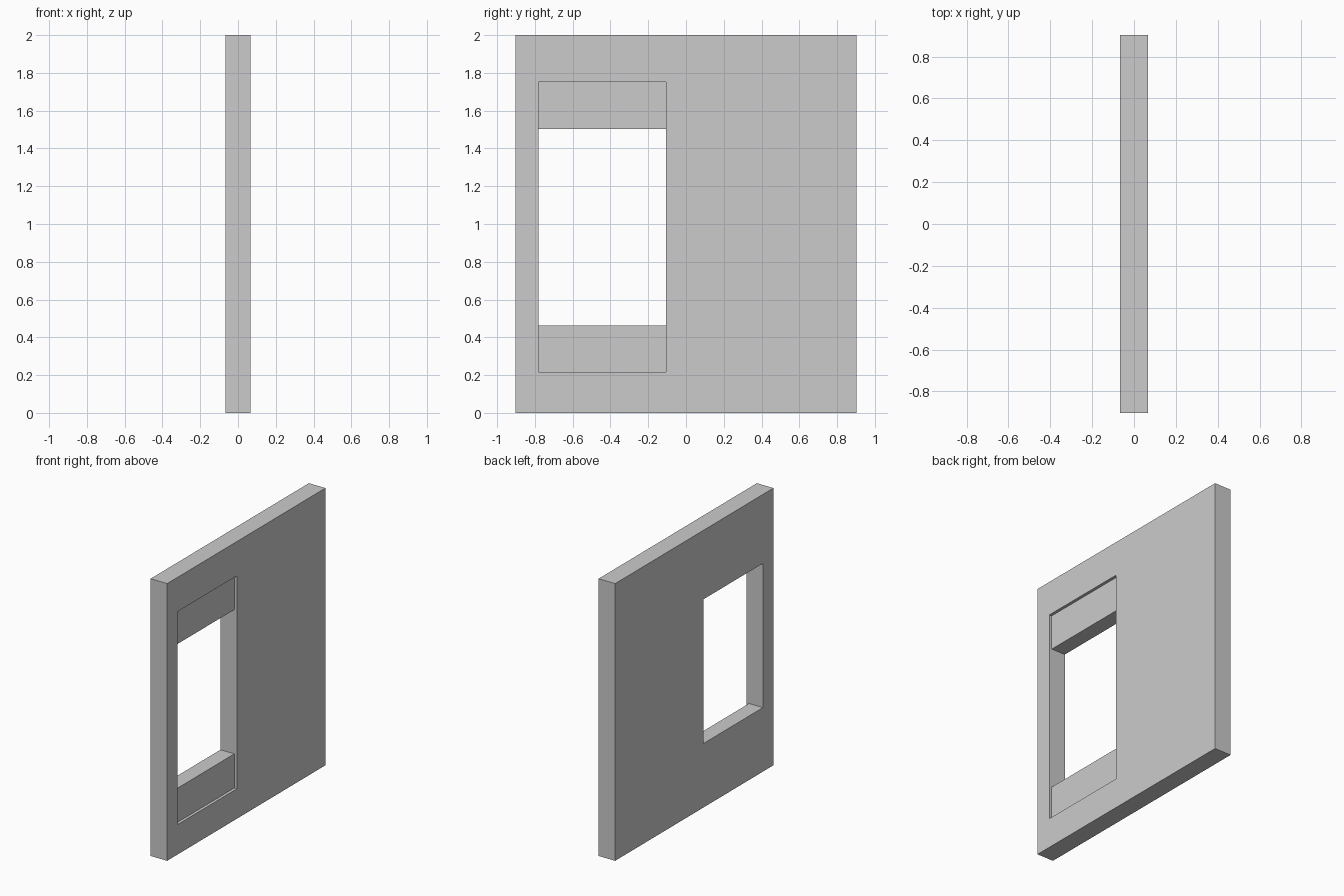
import bpy

if "Cube" in bpy.data.objects:
    bpy.data.objects.remove(bpy.data.objects["Cube"])

T = 0.066                      # half thickness of the wall
Y0, Y1 = -0.782, -0.106        # opening sides
Z0, Z1 = 0.216, 1.752          # opening bottom and top


def box(name, x, y, z):
    """Axis-aligned box from (min, max) pairs."""
    bpy.ops.mesh.primitive_cube_add(size=1)
    ob = bpy.context.object
    ob.name = name
    ob.location = [(a + b) / 2 for a, b in (x, y, z)]
    ob.scale = [b - a for a, b in (x, y, z)]
    bpy.ops.object.transform_apply(location=True, rotation=False, scale=True)
    return ob


# Wall panel with a tall opening cut through it
wall = box("wall_panel", (-T, T), (-0.902, 0.902), (0, 2))
cutter = box("opening_cutter", (-0.3, 0.3), (Y0, Y1), (Z0, Z1))
cut = wall.modifiers.new("opening", "BOOLEAN")
cut.operation = "DIFFERENCE"
cut.solver = "EXACT"
cut.object = cutter
bpy.context.view_layer.objects.active = wall
bpy.ops.object.modifier_apply(modifier=cut.name)
bpy.data.objects.remove(cutter)

# Infill blocks: flush on the -x face, slightly recessed on the +x face
for name, z in (("lower_infill", (Z0, 0.462)), ("upper_infill", (1.502, Z1))):
    box(name, (-T, T - 0.021), (Y0, Y1), z)
